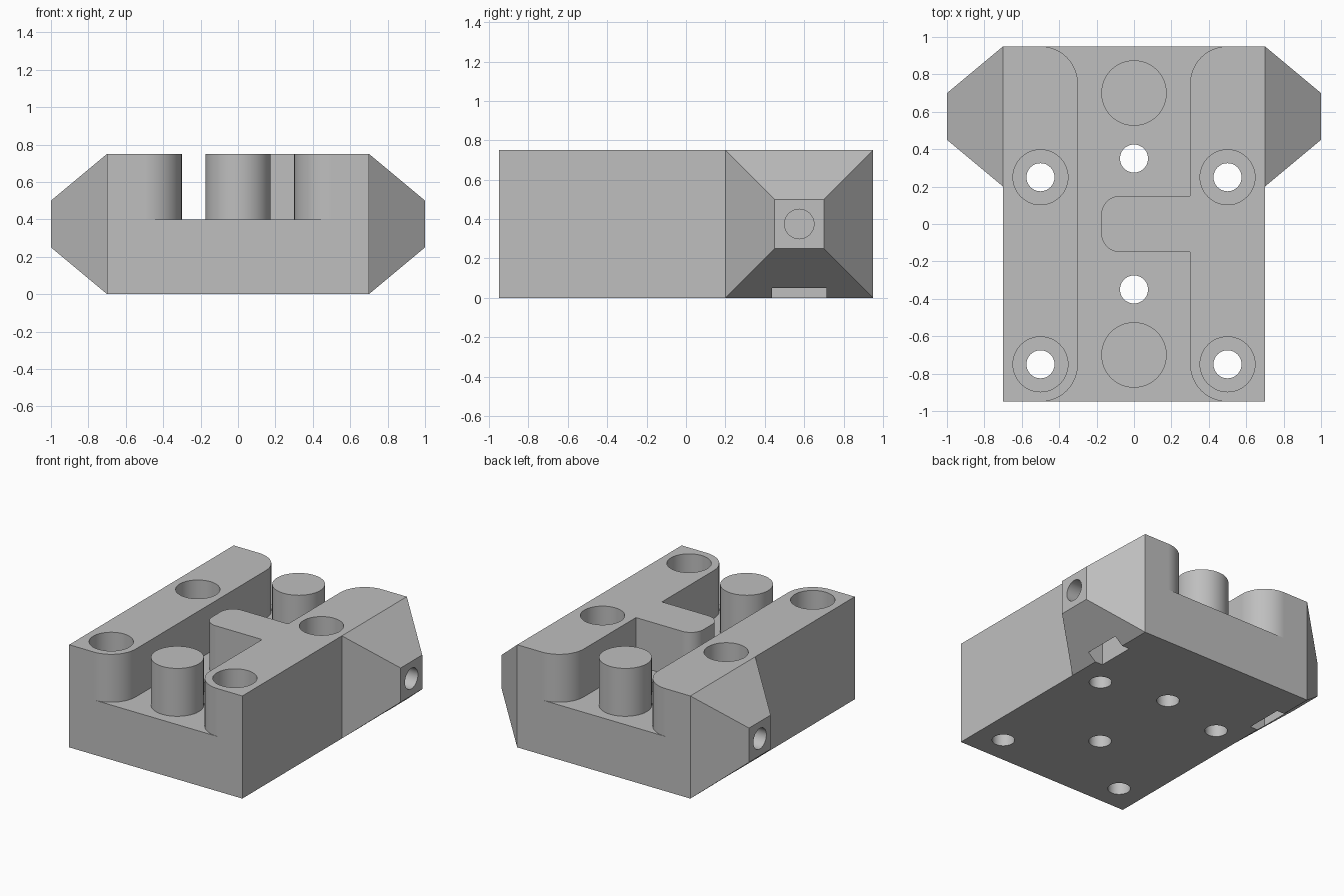
import bpy
import bmesh
from math import cos, sin, pi, radians
from mathutils import Matrix, Vector

if "Cube" in bpy.data.objects:
    bpy.data.objects.remove(bpy.data.objects["Cube"], do_unlink=True)

HALF_X, HALF_Y, TOP, FLOOR = 0.7, 0.95, 0.75, 0.4
WING_Y, WING_Z = 0.575, 0.375

grey = bpy.data.materials.new("plain grey")
grey.use_nodes = True
colour = (0.52, 0.52, 0.52, 1)
grey.diffuse_color = colour
grey.node_tree.nodes["Principled BSDF"].inputs["Base Color"].default_value = colour


def add_object(name, bm):
    bmesh.ops.recalc_face_normals(bm, faces=bm.faces)
    mesh = bpy.data.meshes.new(name)
    bm.to_mesh(mesh)
    bm.free()
    mesh.materials.append(grey)
    obj = bpy.data.objects.new(name, mesh)
    bpy.context.collection.objects.link(obj)
    return obj


def box(name, low, high):
    low, high = Vector(low), Vector(high)
    bm = bmesh.new()
    place = Matrix.Translation((low + high) / 2) @ Matrix.Diagonal((*(high - low), 1))
    bmesh.ops.create_cube(bm, size=1, matrix=place)
    return add_object(name, bm)


def cylinder(name, start, end, radius):
    start, end = Vector(start), Vector(end)
    axis = end - start
    turn = axis.to_track_quat('Z', 'Y').to_matrix().to_4x4()
    bm = bmesh.new()
    bmesh.ops.create_cone(bm, cap_ends=True, segments=48, radius1=radius, radius2=radius,
                          depth=axis.length, matrix=Matrix.Translation((start + end) / 2) @ turn)
    return add_object(name, bm)


def prism(name, outline, z0, z1):
    bm = bmesh.new()
    face = bm.faces.new([bm.verts.new((x, y, z0)) for x, y in outline])
    made = bmesh.ops.extrude_face_region(bm, geom=[face])["geom"]
    verts = [v for v in made if isinstance(v, bmesh.types.BMVert)]
    bmesh.ops.translate(bm, verts=verts, vec=(0, 0, z1 - z0))
    return add_object(name, bm)


def arc(cx, cy, radius, a0, a1, steps=12):
    angles = [radians(a0 + (a1 - a0) * i / steps) for i in range(steps + 1)]
    return [(cx + radius * cos(a), cy + radius * sin(a)) for a in angles]


def finish(obj):
    bpy.ops.object.select_all(action='DESELECT')
    obj.select_set(True)
    bpy.context.view_layer.objects.active = obj
    bpy.ops.object.shade_smooth_by_angle(angle=radians(30))
    weighted = obj.modifiers.new("even_shading", 'WEIGHTED_NORMAL')
    weighted.keep_sharp = True


# Block with a tapered wing drawn out of the rear of each side
bm = bmesh.new()
bmesh.ops.create_cube(bm, size=1, matrix=Matrix.Translation((0, 0, TOP / 2))
                      @ Matrix.Diagonal((2 * HALF_X, 2 * HALF_Y, TOP, 1)))
bmesh.ops.bisect_plane(bm, geom=bm.verts[:] + bm.edges[:] + bm.faces[:],
                       plane_co=(0, 0.2, 0), plane_no=(0, 1, 0))
bm.normal_update()
sides = [f for f in bm.faces if abs(f.normal.x) > 0.9 and f.calc_center_median().y > 0.2]
for tip in bmesh.ops.extrude_discrete_faces(bm, faces=sides)["faces"]:
    for v in tip.verts:
        v.co.x = 1 if v.co.x > 0 else -1
        v.co.y = WING_Y + (v.co.y - WING_Y) / 3
        v.co.z = WING_Z + (v.co.z - WING_Z) / 3
body = add_object("body", bm)

# Channel with flared ends, leaving a rounded tongue on one wall
flare, out = 0.2, HALF_Y + 0.1
edge, wall = 0.3 + flare, HALF_Y - flare
outline = [(edge, out)] + [(-edge, out)]
outline += arc(-edge, wall, flare, 90, 0)
outline += arc(-edge, -wall, flare, 0, -90)
outline += [(-edge, -out), (edge, -out)]
outline += arc(edge, -wall, flare, 270, 180)
outline += [(0.3, -0.15)]
outline += arc(-0.075, -0.05, 0.1, 270, 180)
outline += arc(-0.075, 0.05, 0.1, 180, 90)
outline += [(0.3, 0.15)]
outline += arc(edge, wall, flare, 180, 90)
cutters = [prism("channel_cutter", outline, FLOOR, TOP + 0.1)]

# Counterbored mounting holes and plain channel holes
for x in (-0.5, 0.5):
    for y in (-0.75, 0.25):
        cutters.append(cylinder("counterbore_cutter", (x, y, FLOOR), (x, y, 0.9), 0.147))
        cutters.append(cylinder("bolt_hole_cutter", (x, y, -0.1), (x, y, 0.6), 0.075))
for y in (-0.35, 0.35):
    cutters.append(cylinder("channel_hole_cutter", (0, y, -0.1), (0, y, 0.6), 0.075))

# Side screw holes and the nut slots that open underneath
for s in (-1, 1):
    cutters.append(cylinder("screw_hole_cutter", (s * 0.5, WING_Y, WING_Z),
                            (s * 1.1, WING_Y, WING_Z), 0.075))
    x0, x1 = sorted((s * 0.64, s * 0.76))
    cutters.append(box("nut_slot_cutter", (x0, WING_Y - 0.138, -0.1),
                       (x1, WING_Y + 0.138, 0.51)))

bpy.context.view_layer.objects.active = body
for cutter in cutters:
    cutter.hide_render = True
    cut = body.modifiers.new(cutter.name, 'BOOLEAN')
    cut.operation, cut.solver, cut.object = 'DIFFERENCE', 'EXACT', cutter
    bpy.ops.object.modifier_apply(modifier=cut.name)
for cutter in cutters:
    bpy.data.objects.remove(cutter, do_unlink=True)
finish(body)

# Round posts standing in the channel
for name, y in (("front_post", -0.7), ("back_post", 0.7)):
    finish(cylinder(name, (0, y, FLOOR - 0.01), (0, y, TOP), 0.175))
